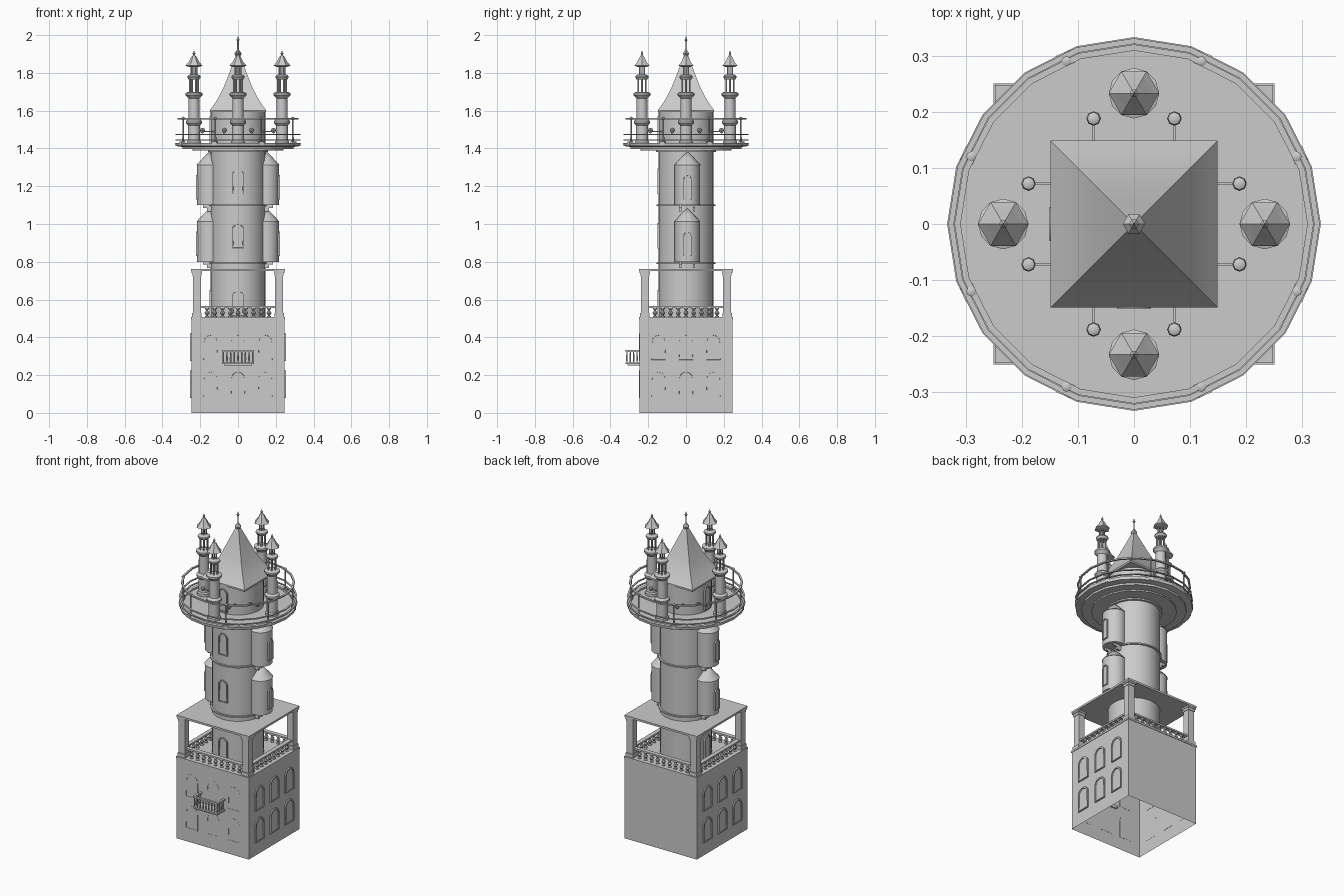
import bpy, bmesh, math
from math import pi, cos, sin
from mathutils import Matrix

cube = bpy.data.objects.get("Cube")
if cube:
    bpy.data.objects.remove(cube)

stone = bpy.data.materials.new("grey_stone")
stone.use_nodes = True
stone.diffuse_color = (0.6, 0.6, 0.6, 1)
stone.node_tree.nodes["Principled BSDF"].inputs["Base Color"].default_value = (0.6, 0.6, 0.6, 1)


def finish(name, bm, smooth=True):
    bmesh.ops.remove_doubles(bm, verts=bm.verts, dist=1e-5)
    bmesh.ops.recalc_face_normals(bm, faces=bm.faces)
    mesh = bpy.data.meshes.new(name)
    bm.to_mesh(mesh)
    bm.free()
    mesh.materials.append(stone)
    ob = bpy.data.objects.new(name, mesh)
    bpy.context.collection.objects.link(ob)
    if smooth:
        bpy.ops.object.select_all(action='DESELECT')
        ob.select_set(True)
        bpy.context.view_layer.objects.active = ob
        bpy.ops.object.shade_smooth_by_angle(angle=math.radians(35))
    return ob


def add_lathe(bm, profile, sides, at=(0, 0, 0), phase=0.0):
    rings = [[bm.verts.new((at[0] + r * cos(phase + 2 * pi * i / sides),
                            at[1] + r * sin(phase + 2 * pi * i / sides),
                            at[2] + z)) for i in range(sides)] for r, z in profile]
    for a, b in zip(rings, rings[1:]):
        for i in range(sides):
            j = (i + 1) % sides
            bm.faces.new((a[i], a[j], b[j], b[i]))


def lathe(name, profile, sides=32, at=(0, 0, 0), phase=0.0, smooth=True):
    bm = bmesh.new()
    add_lathe(bm, profile, sides, at, phase)
    return finish(name, bm, smooth)


def add_box(bm, x, y, z, angle=0.0):
    """Box from (min, max) ranges, turned about the tower axis."""
    size = [b - a for a, b in (x, y, z)]
    mid = [(a + b) / 2 for a, b in (x, y, z)]
    m = Matrix.Rotation(angle, 4, 'Z') @ Matrix.Translation(mid) @ Matrix.Diagonal((*size, 1))
    bmesh.ops.create_cube(bm, size=1, matrix=m)


def box(name, x, y, z):
    bm = bmesh.new()
    add_box(bm, x, y, z)
    return finish(name, bm, False)


def hoop(name, r, z, w, h, sides=20):
    return lathe(name, [(r - w, z), (r, z), (r, z + h), (r - w, z + h), (r - w, z)], sides, smooth=False)


def arch(name, w, h, dist, z, angle=0.0, off=0.0, depth=0.008, centre=(0, 0)):
    """Arched window: raised frame round a sunken panel, facing -y at angle 0."""
    bm = bmesh.new()
    r = w / 2
    pts = [(-r, 0), (r, 0)] + [(r * cos(pi * i / 10), h - r + r * sin(pi * i / 10)) for i in range(11)]
    face = bm.faces.new([bm.verts.new((off + px, -dist, z + pz)) for px, pz in pts])
    ext = bmesh.ops.extrude_face_region(bm, geom=[face])
    bmesh.ops.translate(bm, vec=(0, -depth, 0), verts=[v for v in ext["geom"] if isinstance(v, bmesh.types.BMVert)])
    front = [f for f in ext["geom"] if isinstance(f, bmesh.types.BMFace)]
    bmesh.ops.remove_doubles(bm, verts=bm.verts, dist=1e-5)
    bmesh.ops.recalc_face_normals(bm, faces=bm.faces)
    bmesh.ops.inset_region(bm, faces=front, thickness=w * 0.1, depth=0)
    bmesh.ops.inset_region(bm, faces=front, thickness=0.0005, depth=-depth * 0.6)
    bm.transform(Matrix.Translation((*centre, 0)) @ Matrix.Rotation(angle, 4, 'Z'))
    return finish(name, bm, False)


QUARTERS = [k * pi / 2 for k in range(4)]

# Square base, open underneath
bm = bmesh.new()
add_box(bm, (-0.247, 0.247), (-0.247, 0.247), (0, 0.5))
bm.faces.ensure_lookup_table()
bmesh.ops.delete(bm, geom=[f for f in bm.faces if f.calc_center_median().z < 0.01], context='FACES_ONLY')
finish("base_walls", bm, False)
box("base_cornice", (-0.25, 0.25), (-0.25, 0.25), (0.495, 0.507))

# Arched windows of the base: deep on the sides, nearly flush on the front
for row, z in enumerate((0.08, 0.275)):
    for col in (-0.145, 0, 0.145):
        arch("side_window_left", 0.085, 0.145, 0.246, z, pi / 2, col)
        arch("side_window_right", 0.085, 0.145, 0.246, z, -pi / 2, col)
        arch("front_window", 0.085, 0.145, 0.246, z, 0, col, 0.002)

# Front balcony
bm = bmesh.new()
add_box(bm, (-0.085, 0.085), (-0.32, -0.24), (0.258, 0.268))
add_box(bm, (-0.075, 0.075), (-0.31, -0.24), (0.25, 0.258))
add_box(bm, (-0.085, 0.085), (-0.32, -0.307), (0.322, 0.332))
for i in range(9):
    x = -0.078 + i * 0.0195
    add_lathe(bm, [(0.003, 0.268), (0.005, 0.285), (0.003, 0.322)], 6, (x, -0.313, 0))
for s in (-1, 1):
    x = sorted((s * 0.072, s * 0.085))
    add_box(bm, x, (-0.32, -0.24), (0.322, 0.332))
    for y in (-0.295, -0.277, -0.259):
        add_lathe(bm, [(0.003, 0.268), (0.005, 0.285), (0.003, 0.322)], 6, (s * 0.078, y, 0))
finish("front_balcony", bm)

# Loggia: corner columns, balustrade and roof slab
bm = bmesh.new()
for a in QUARTERS:
    for lo, hi, z in ((0.197, 0.239, (0.507, 0.755)), (0.192, 0.244, (0.507, 0.53)),
                      (0.194, 0.242, (0.725, 0.74)), (0.19, 0.246, (0.74, 0.752))):
        add_box(bm, (lo, hi), (lo, hi), z, a)
finish("loggia_columns", bm, False)

bm = bmesh.new()
urn = [(0.011, 0), (0.011, 0.005), (0.005, 0.009), (0.013, 0.022), (0.005, 0.036), (0.011, 0.044), (0.011, 0.048)]
for a in QUARTERS:
    add_box(bm, (-0.2, 0.2), (-0.231, -0.205), (0.555, 0.565), a)
    for i in range(9):
        t = -0.164 + i * 0.041
        add_lathe(bm, urn, 8, (t * cos(a) + 0.218 * sin(a), t * sin(a) - 0.218 * cos(a), 0.507))
finish("loggia_balustrade", bm)
box("loggia_roof_slab", (-0.248, 0.248), (-0.248, 0.248), (0.75, 0.762))

# Round tower with bands
lathe("tower_shaft", [(0, 0.5), (0.145, 0.5), (0.145, 1.6), (0, 1.6)], 40)
for z in (0.788, 1.095):
    hoop("tower_band", 0.155, z, 0.015, 0.008, 40)
for z in (0.87, 1.16):
    arch("tower_front_window", 0.06, 0.135, 0.139, z, 0, 0, 0.012)
for z in (0.51, 1.43):
    for a in (0, -pi / 2):
        arch("tower_doorway", 0.06, 0.14, 0.139, z, a, 0, 0.012)

# Oriel turrets on both sides, two storeys
for s in (-1, 1):
    for z0 in (0.8, 1.1):
        at = (s * 0.15, 0.007, z0)
        lathe("oriel_turret", [(0, 0), (0.067, 0), (0.067, 0.212), (0.07, 0.212), (0.035, 0.25), (0, 0.285)], 16, at)
        arch("oriel_window", 0.042, 0.13, 0.062, z0 + 0.03, s * pi / 2, 0, 0.01, at[:2])
        bm = bmesh.new()
        for y in (-0.03, 0.042):
            x = sorted((s * 0.13, s * 0.185))
            add_box(bm, x, (y - 0.006, y + 0.006), (z0 - 0.015, z0))
            x = sorted((s * 0.13, s * 0.165))
            add_box(bm, x, (y - 0.006, y + 0.006), (z0 - 0.033, z0 - 0.015))
        finish("oriel_brackets", bm, False)

# Stepped round platform and its railing
lathe("platform", [(0, 1.38), (0.16, 1.38), (0.16, 1.388), (0.24, 1.388), (0.24, 1.396), (0.295, 1.396),
                   (0.295, 1.408), (0.33, 1.413), (0.333, 1.43), (0.312, 1.43), (0.312, 1.42), (0, 1.42)],
      20, smooth=False)
for z in (1.443, 1.472):
    hoop("lower_rail", 0.331, z, 0.01, 0.005)
hoop("upper_rail", 0.32, 1.552, 0.011, 0.008)
bm = bmesh.new()
for k in range(8):
    a = pi / 8 + k * pi / 4
    add_box(bm, (0.306, 0.33), (-0.013, 0.013), (1.415, 1.436), a)
    c = (0.314 * cos(a), 0.314 * sin(a), 0)
    add_lathe(bm, [(0.006, 1.43), (0.004, 1.49), (0.004, 1.55), (0.009, 1.556), (0.009, 1.562), (0, 1.568)], 8, c)
finish("railing_posts", bm)

# Wall lamps around the upper room
bm = bmesh.new()
for a in QUARTERS:
    for t in (-0.072, 0.072):
        add_box(bm, (t - 0.002, t + 0.002), (-0.19, -0.12), (1.488, 1.492), a)
        c = (t * cos(a) + 0.188 * sin(a), t * sin(a) - 0.188 * cos(a), 1.49)
        add_lathe(bm, [(0, -0.012), (0.006, -0.008), (0.013, 0.004), (0.011, 0.014), (0, 0.02)], 8, c)
finish("wall_lamps", bm)

# Flared square roof and finial
q = math.sqrt(2)
roof = [(0, 1.6), (0.149, 1.592), (0.149, 1.602), (0.125, 1.635), (0.1, 1.675), (0.075, 1.725), (0.04, 1.815), (0.008, 1.9)]
lathe("main_roof", [(r * q, z) for r, z in roof], 4, phase=pi / 4)
lathe("roof_finial", [(0.01, 1.885), (0.02, 1.903), (0.009, 1.917), (0.004, 1.925), (0.004, 1.965),
                      (0.009, 1.975), (0.003, 1.983), (0, 2.0)], 6)

# Four slim minarets with open lanterns
body = [(0.038, 1.42), (0.038, 1.435), (0.032, 1.442), (0.032, 1.522), (0.043, 1.534), (0.043, 1.545), (0.03, 1.556),
        (0.029, 1.665), (0.045, 1.683), (0.045, 1.693), (0.027, 1.7), (0, 1.7)]
collar = [(0, 1.765), (0.028, 1.765), (0.036, 1.778), (0.034, 1.784), (0.02, 1.792), (0, 1.792)]
cap = [(0, 1.83), (0.022, 1.83), (0.045, 1.838), (0.028, 1.858), (0.014, 1.885), (0.004, 1.895),
       (0.008, 1.903), (0.003, 1.909), (0, 1.923)]
for a in QUARTERS:
    x, y = 0.233 * cos(a), 0.233 * sin(a)
    lathe("minaret_shaft", body, 12, (x, y, 0))
    lathe("minaret_collar", collar, 12, (x, y, 0))
    lathe("minaret_cap", cap, 6, (x, y, 0))
    bm = bmesh.new()
    for k in range(6):
        b = k * pi / 3
        for r, rad, z0, z1 in ((0.022, 0.005, 1.698, 1.768), (0.014, 0.004, 1.79, 1.832)):
            add_lathe(bm, [(rad, z0), (rad, z1)], 6, (x + r * cos(b), y + r * sin(b), 0))
    finish("minaret_lantern_columns", bm)
